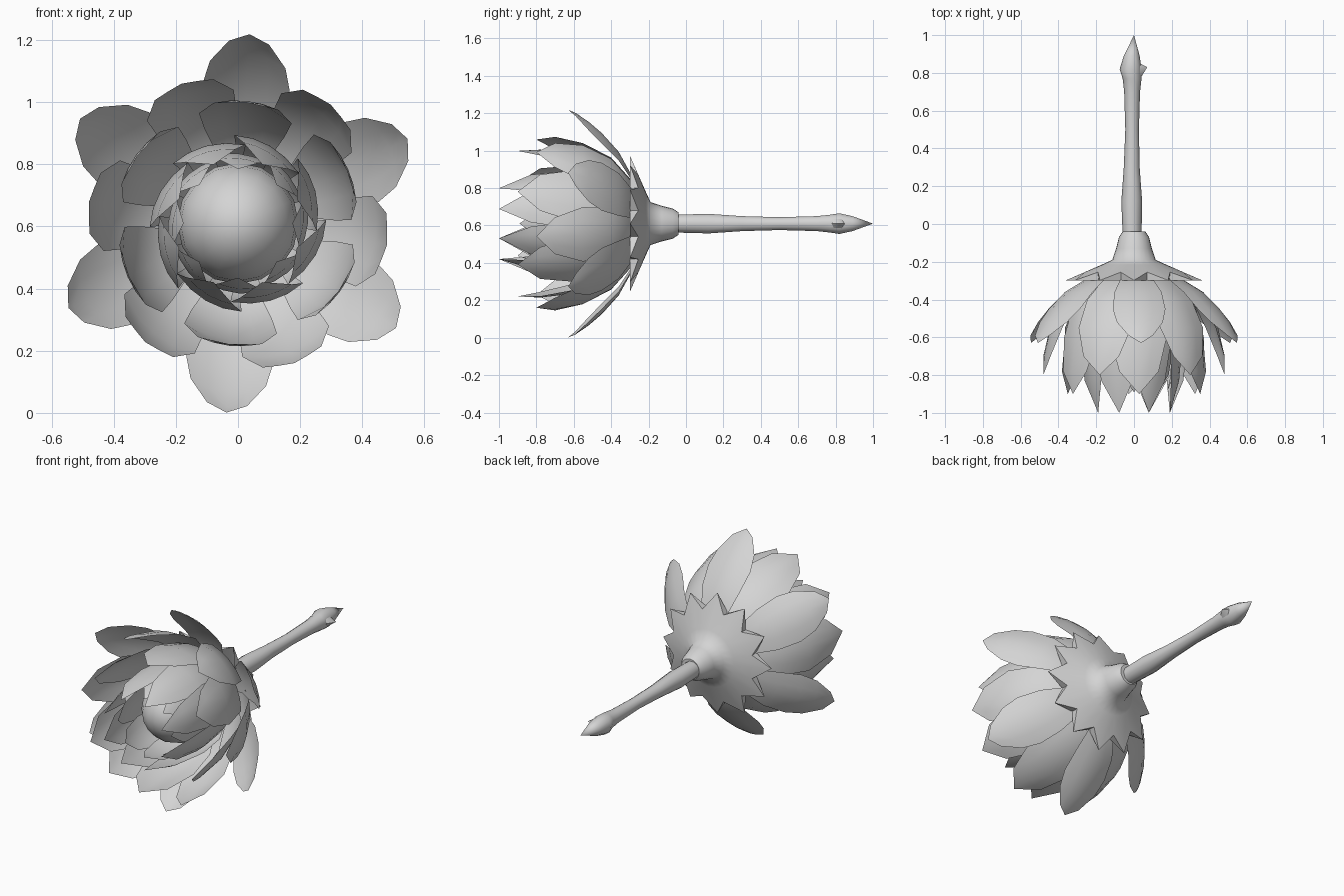
import bpy, bmesh, math

if "Cube" in bpy.data.objects:
    bpy.data.objects.remove(bpy.data.objects["Cube"])

ZC = 0.61  # height of the flower axis, which runs along y

grey = bpy.data.materials.new("light grey")
grey.diffuse_color = (0.66, 0.66, 0.66, 1)
grey.use_nodes = True
grey.node_tree.nodes["Principled BSDF"].inputs["Base Color"].default_value = grey.diffuse_color


def polar(r, angle, y, x0=0.0):
    return (x0 + r * math.cos(angle), y, ZC + r * math.sin(angle))


def finish(name, bm, sharp=35):
    bmesh.ops.remove_doubles(bm, verts=bm.verts, dist=0.0005)
    bmesh.ops.recalc_face_normals(bm, faces=bm.faces)
    mesh = bpy.data.meshes.new(name)
    bm.to_mesh(mesh)
    bm.free()
    mesh.materials.append(grey)
    obj = bpy.data.objects.new(name, mesh)
    bpy.context.collection.objects.link(obj)
    bpy.ops.object.select_all(action='DESELECT')
    obj.select_set(True)
    bpy.context.view_layer.objects.active = obj
    bpy.ops.object.shade_smooth_by_angle(angle=math.radians(sharp))
    return obj


def skin(bm, rows, closed):
    """Bridge rows of points with quads."""
    grid = [[bm.verts.new(p) for p in row] for row in rows]
    n = len(grid[0])
    for a, b in zip(grid, grid[1:]):
        for i in range(n if closed else n - 1):
            j = (i + 1) % n
            bm.faces.new((a[i], a[j], b[j], b[i]))
    return grid


def petal_ring(name, count, start, profile, cup, tilt=0.0):
    """Ring of cupped petals; profile rows are (radius, y, half width)."""
    for k in range(count):
        a = math.radians(start + 360 * k / count)
        bm = bmesh.new()
        rows = []
        for r, y, half in profile:
            row = []
            for u in (-1, -0.5, 0, 0.5, 1):
                w = u * half
                rad = r - cup * w * w + tilt * w
                row.append((rad * math.cos(a) - w * math.sin(a), y,
                            ZC + rad * math.sin(a) + w * math.cos(a)))
            rows.append(row)
        skin(bm, rows, False)
        finish(f"{name}_{k + 1}", bm, 50)


# Petals, from the open outer ring to the closed inner ring
petal_ring("outer_petal", 6, 26.5,
           [(.08, -.24, .03), (.24, -.28, .08), (.385, -.36, .125),
            (.485, -.45, .14), (.545, -.52, .122), (.592, -.59, .065),
            (.61, -.63, 0)], 2.2, 0.04)
petal_ring("second_petal", 6, 52,
           [(.08, -.25, .03), (.23, -.29, .08), (.36, -.40, .13),
            (.445, -.55, .148), (.48, -.70, .10), (.485, -.80, 0)], 1.6, 0.04)
petal_ring("third_petal", 6, 26,
           [(.08, -.26, .03), (.22, -.31, .08), (.32, -.42, .13),
            (.375, -.60, .15), (.395, -.78, .105), (.39, -.90, 0)], 1.6, 0.04)
petal_ring("fourth_petal", 8, 22.5,
           [(.07, -.27, .03), (.19, -.33, .08), (.25, -.45, .11),
            (.27, -.62, .12), (.25, -.83, .085), (.205, -1.0, 0)], 2.0, 0.14)
petal_ring("inner_petal", 8, 0,
           [(.07, -.28, .03), (.17, -.36, .07), (.215, -.50, .09),
            (.225, -.66, .095), (.21, -.80, .065), (.175, -.89, 0)], 2.2, 0.1)

# Round bud in the middle
bm = bmesh.new()
bmesh.ops.create_uvsphere(bm, u_segments=16, v_segments=10, radius=1)
for v in bm.verts:
    x, y, z = v.co
    v.co = (0.195 * x, -0.55 - 0.24 * z, ZC + 0.195 * y)
finish("bud", bm, 60)

# Calyx: a neck that flares into a thick twelve pointed star
bm = bmesh.new()
N = 24
rows = []
for r, y in [(0, -.04), (.06, -.04), (.08, -.07), (.095, -.13),
             (.115, -.19), (.17, -.215)]:
    rows.append([polar(r, 2 * math.pi * i / N, y) for i in range(N)])
rows.append([polar(.27 if i % 2 else .36, 2 * math.pi * i / N,
                   -.255 if i % 2 else -.298) for i in range(N)])
rows.append([polar(.265 if i % 2 else .36, 2 * math.pi * i / N, -.30)
             for i in range(N)])
skin(bm, rows, True)
finish("calyx", bm, 50)

# Stem: uneven tube that swells near its pointed end
bm = bmesh.new()
M = 10
rows = []
for r, y, x0 in [(.05, -.06, -.01), (.055, .12, -.012), (.042, .30, -.012),
                 (.036, .50, -.01), (.042, .70, -.01), (.05, .77, -.01),
                 (.058, .82, -.018), (.042, .89, -.012), (0, 1.0, 0)]:
    rows.append([polar(r, 2 * math.pi * i / M, y, x0) for i in range(M)])
skin(bm, rows, True)
finish("stem", bm, 45)

# Small side thorn beside the stem tip
bm = bmesh.new()
base = [(0.015, .80 + .06 * math.cos(t), ZC + .04 * math.sin(t))
        for t in (2 * math.pi * i / 6 for i in range(6))]
skin(bm, [base, [(.07, .83, ZC)] * 6], True)
finish("stem_thorn", bm, 45)
